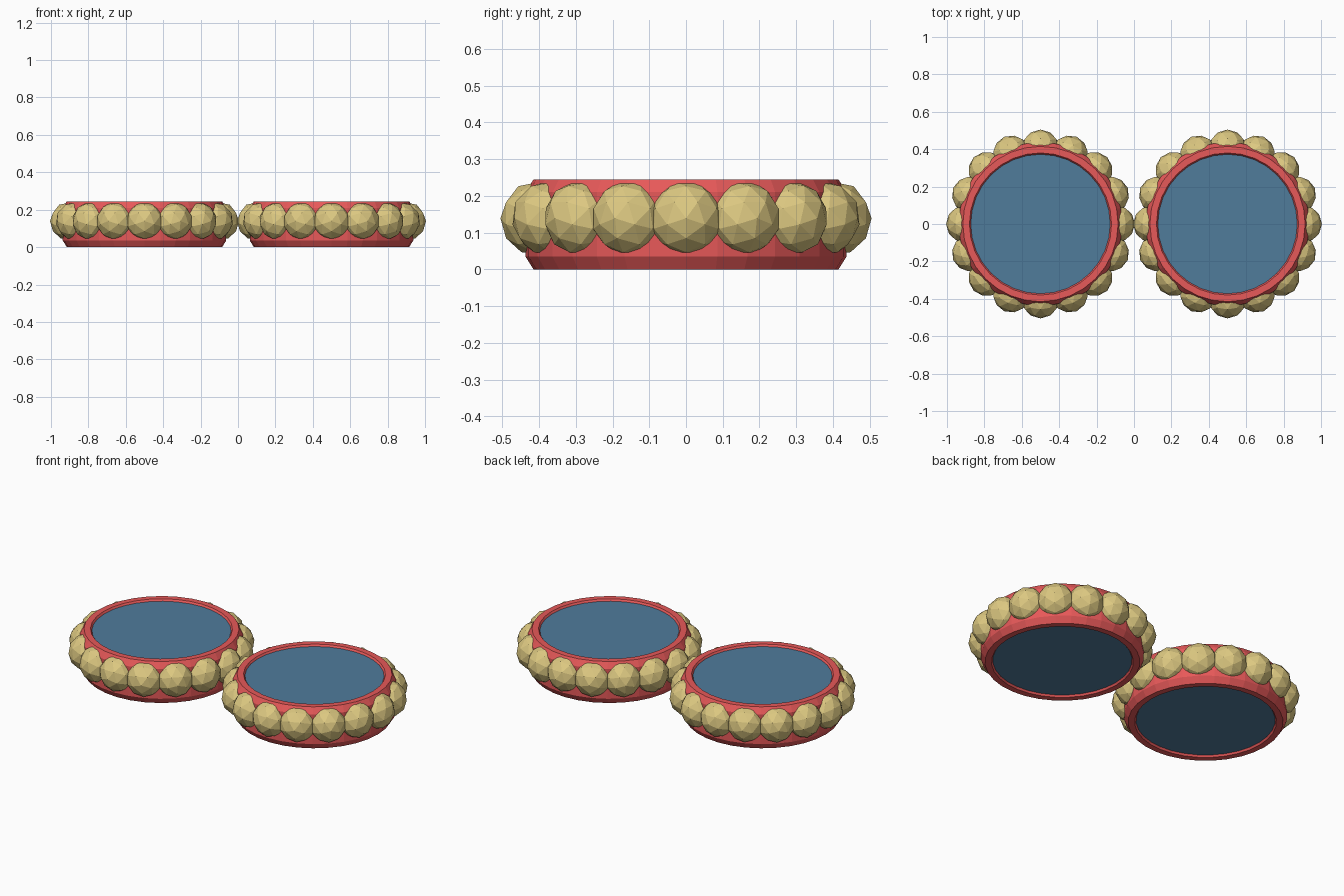
import bpy, bmesh, math
from mathutils import Matrix

if "Cube" in bpy.data.objects:
    bpy.data.objects.remove(bpy.data.objects["Cube"])

SEG = 32
BEADS = 16


def material(name, color):
    m = bpy.data.materials.new(name)
    m.diffuse_color = (*color, 1)
    m.use_nodes = True
    m.node_tree.nodes["Principled BSDF"].inputs["Base Color"].default_value = m.diffuse_color
    return m


RED = material("red", (0.80, 0.10, 0.10))
TAN = material("tan", (0.72, 0.58, 0.22))
BLUE = material("blue", (0.08, 0.20, 0.33))


def finish(name, bm, mat, x):
    bmesh.ops.recalc_face_normals(bm, faces=bm.faces)
    me = bpy.data.meshes.new(name)
    bm.to_mesh(me)
    bm.free()
    me.materials.append(mat)
    ob = bpy.data.objects.new(name, me)
    ob.location.x = x
    bpy.context.collection.objects.link(ob)


def ring(name, profile, mat, x):
    """Revolve a closed (radius, z) profile around z."""
    bm = bmesh.new()
    loops = []
    for i in range(SEG):
        a = 2 * math.pi * i / SEG
        loops.append([bm.verts.new((r * math.cos(a), r * math.sin(a), z)) for r, z in profile])
    n = len(profile)
    for i in range(SEG):
        p, q = loops[i], loops[(i + 1) % SEG]
        for j in range(n):
            k = (j + 1) % n
            bm.faces.new((p[j], q[j], q[k], p[k]))
    finish(name, bm, mat, x)


# Chamfered rim section
RIM = [(0.415, 0), (0.437, 0.035), (0.437, 0.21), (0.415, 0.245),
       (0.38, 0.245), (0.37, 0.23), (0.37, 0.015), (0.38, 0)]

for side, x in (("left", -0.5), ("right", 0.5)):
    ring(side + "_rim", RIM, RED, x)

    # Flat plate filling the rim
    bm = bmesh.new()
    bmesh.ops.create_cone(bm, cap_ends=True, segments=SEG, radius1=0.375, radius2=0.375,
                          depth=0.223, matrix=Matrix.Translation((0, 0, 0.1225)))
    finish(side + "_plate", bm, BLUE, x)

    # Faceted beads around the rim
    bm = bmesh.new()
    for i in range(BEADS):
        m = (Matrix.Rotation(2 * math.pi * i / BEADS, 4, "Z")
             @ Matrix.Translation((0.402, 0, 0.139))
             @ Matrix.Rotation(math.pi / 2, 4, "Y"))
        bmesh.ops.create_icosphere(bm, subdivisions=2, radius=0.103, matrix=m)
    finish(side + "_beads", bm, TAN, x)
